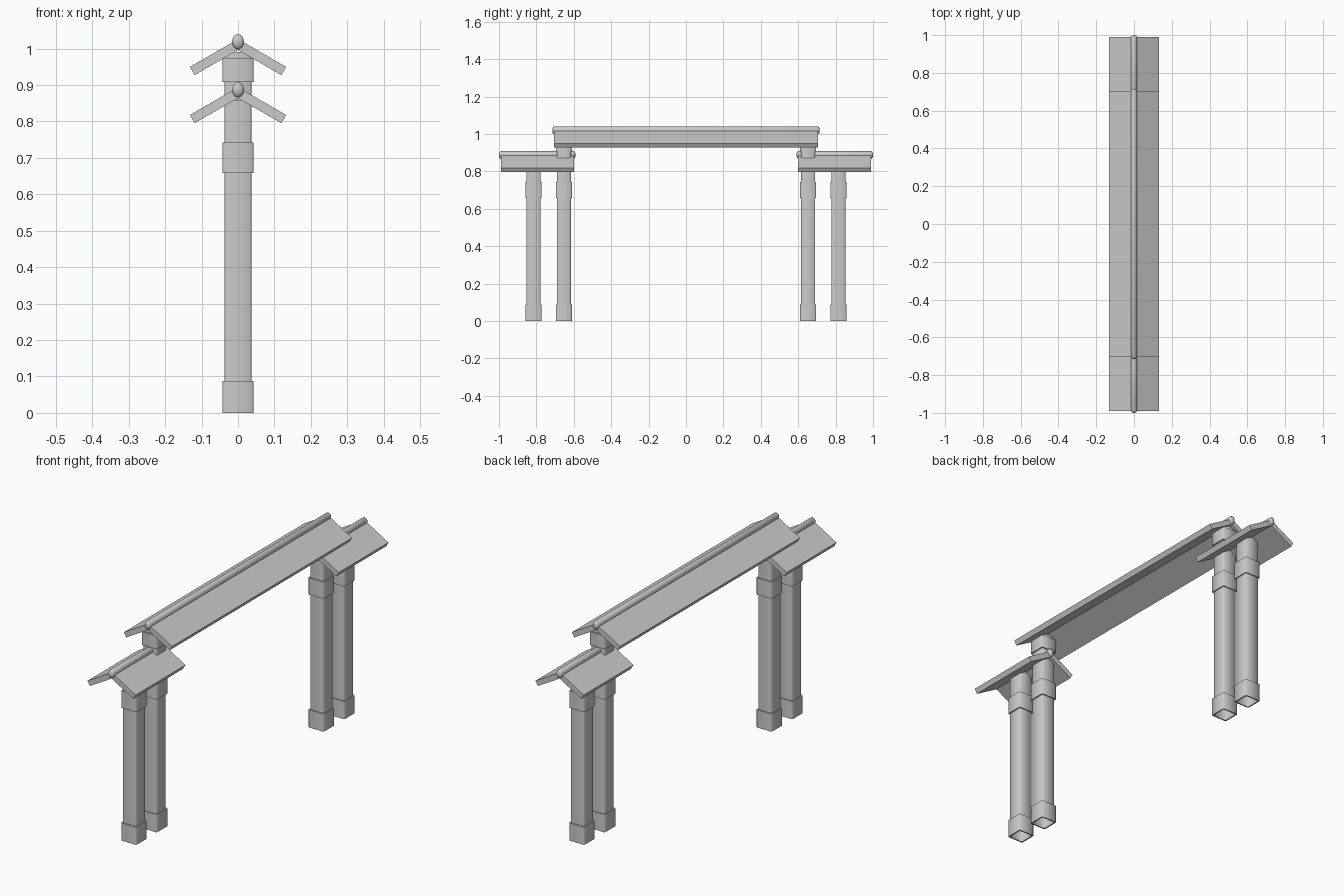
import bpy, bmesh
from math import radians, cos, tan

cube = bpy.data.objects.get("Cube")
if cube:
    bpy.data.objects.remove(cube, do_unlink=True)

grey = bpy.data.materials.new("stone grey")
grey.use_nodes = True
COLOR = (0.6, 0.6, 0.6, 1)
grey.diffuse_color = COLOR
grey.node_tree.nodes["Principled BSDF"].inputs["Base Color"].default_value = COLOR


def finish(name, bm, smooth):
    bmesh.ops.recalc_face_normals(bm, faces=bm.faces)
    for face in bm.faces:
        face.smooth = smooth
    mesh = bpy.data.meshes.new(name)
    bm.to_mesh(mesh)
    bm.free()
    mesh.materials.append(grey)
    obj = bpy.data.objects.new(name, mesh)
    bpy.context.collection.objects.link(obj)
    return obj


def square_tube(bm, y, half, z0, z1, cut=0.004):
    """Open square tube with slightly cut corners."""
    inner = half - cut
    outline = []
    for sx, sy in ((1, 1), (-1, 1), (-1, -1), (1, -1)):
        pair = [(sx * half, sy * inner), (sx * inner, sy * half)]
        outline += pair if sx * sy > 0 else pair[::-1]
    rings = [[bm.verts.new((px, y + py, z)) for px, py in outline] for z in (z0, z1)]
    n = len(outline)
    for i in range(n):
        j = (i + 1) % n
        bm.faces.new((rings[0][i], rings[0][j], rings[1][j], rings[1][i]))
    return rings


def post(name, y, top, collars):
    # shaft
    bm = bmesh.new()
    square_tube(bm, y, 0.037, 0.0, top)
    finish(name + "_shaft", bm, True)
    # collars, closed to the shaft with thin rims
    for label, z0, z1 in collars:
        bm = bmesh.new()
        outer = square_tube(bm, y, 0.0425, z0, z1)
        inner = square_tube(bm, y, 0.0365, z0, z1)
        for a, b in zip(outer, inner):
            for i in range(len(a)):
                j = (i + 1) % len(a)
                bm.faces.new((a[i], a[j], b[j], b[i]))
        obj = finish(name + "_" + label + "_collar", bm, True)
        # keep the rims crisp
        for edge in obj.data.edges:
            za, zb = (obj.data.vertices[v].co.z for v in edge.vertices)
            edge.use_edge_sharp = abs(za - zb) < 1e-5


def roof(name, y0, y1, apex):
    # two sloping slabs meeting at the ridge
    pitch = radians(30)
    thick, reach = 0.026, 0.132
    drop = thick / cos(pitch)
    eave = reach - thick / 2
    z_top = apex - reach * tan(pitch)
    z_low = apex - drop - eave * tan(pitch)
    profile = [(0, apex), (reach, z_top), (eave, z_low), (0, apex - drop),
               (-eave, z_low), (-reach, z_top)]
    bm = bmesh.new()
    face = bm.faces.new([bm.verts.new((x, y0, z)) for x, z in profile])
    ext = bmesh.ops.extrude_face_region(bm, geom=[face])
    moved = [v for v in ext["geom"] if isinstance(v, bmesh.types.BMVert)]
    bmesh.ops.translate(bm, verts=moved, vec=(0, y1 - y0, 0))
    finish(name + "_roof", bm, False)

    # ridge rod with domed ends: a sphere pulled apart along y
    bm = bmesh.new()
    bmesh.ops.create_uvsphere(bm, u_segments=16, v_segments=9, radius=1)
    half, mid = (y1 - y0) / 2, (y0 + y1) / 2
    for v in bm.verts:
        x, y, z = v.co
        end = half - 0.002 if z > 0 else 0.002 - half
        v.co = (x * 0.0165, mid + end + z * 0.012, apex - 0.007 + y * 0.021)
    finish(name + "_ridge", bm, True)


LOW, HIGH = 0.894, 1.026
base = [("foot", 0.0, 0.088), ("neck", 0.658, 0.742)]
for side, s in (("front", -1), ("back", 1)):
    post(side + "_outer_post", s * 0.815, LOW - 0.035, base)
    post(side + "_inner_post", s * 0.653, HIGH - 0.035,
         base + [("top", 0.908, HIGH - 0.052)])
    roof(side + "_low", *sorted((s * 0.99, s * 0.6)), LOW)
roof("high", -0.705, 0.705, HIGH)
